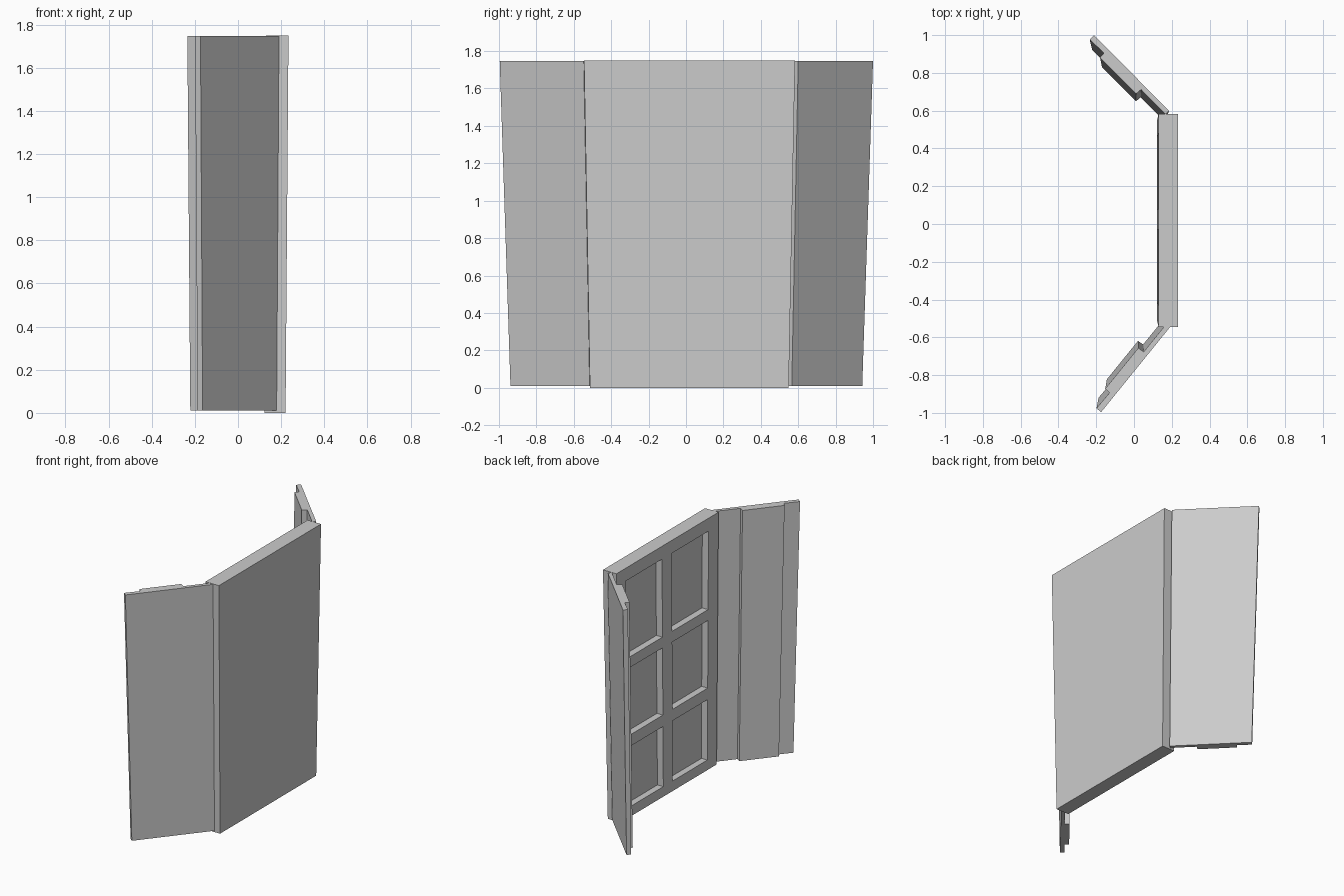
import bpy, bmesh
from mathutils import Vector

if "Cube" in bpy.data.objects:
    bpy.data.objects.remove(bpy.data.objects["Cube"])

HEIGHT = 1.75
BOTTOM_SCALE = 0.942


def taper(x, y, z):
    # the whole screen narrows slightly towards the floor
    s = BOTTOM_SCALE + (1 - BOTTOM_SCALE) * z / HEIGHT
    return (x * s, y * s, z)


def add_prism(bm, outline, z0, z1):
    # extrude a plan outline from z0 to z1
    low = [bm.verts.new(taper(x, y, z0)) for x, y in outline]
    high = [bm.verts.new(taper(x, y, z1)) for x, y in outline]
    bm.faces.new(low)
    bm.faces.new(high)
    n = len(outline)
    for i in range(n):
        j = (i + 1) % n
        bm.faces.new((low[i], low[j], high[j], high[i]))


def rect(x0, x1, y0, y1):
    return [(x0, y0), (x1, y0), (x1, y1), (x0, y1)]


def make_object(name, prisms):
    bm = bmesh.new()
    for p in prisms:
        add_prism(bm, *p)
    bmesh.ops.recalc_face_normals(bm, faces=bm.faces)
    mesh = bpy.data.meshes.new(name)
    bm.to_mesh(mesh)
    bm.free()
    ob = bpy.data.objects.new(name, mesh)
    bpy.context.collection.objects.link(ob)
    return ob


# centre panel with two columns of three recesses
panel = make_object("centre_panel", [(rect(0.13, 0.234, -0.545, 0.583), 0, HEIGHT)])
columns = [(-0.435, -0.03), (0.08, 0.485)]
rows = [(0.07, 0.49), (0.57, 1.04), (1.115, 1.66)]
cutter = make_object("recess_cutter", [(rect(0.05, 0.178, *c), *r)
                                       for c in columns for r in rows])
cutter.hide_render = True
cutter.hide_set(True)
cut = panel.modifiers.new("recesses", 'BOOLEAN')
cut.operation = 'DIFFERENCE'
cut.solver = 'EXACT'
cut.object = cutter

# angled wings: (distance along the wing, depth towards the inside)
PROFILE = [(0, 0), (1, 0), (1, 0.032), (0.815, 0.03), (0.81, 0.061),
           (0.33, 0.061), (0.325, 0.026), (0, 0.026)]


def make_wing(name, hinge, tip):
    a, b = Vector(hinge), Vector(tip)
    along = b - a
    inward = Vector((-along.y, along.x)).normalized()
    if inward.x > 0:
        inward.negate()
    outline = [tuple(a + along * u + inward * d) for u, d in PROFILE]
    make_object(name, [(outline, 0.01, HEIGHT - 0.002)])


make_wing("left_wing", (0.185, 0.6), (-0.212, 1.0))
make_wing("right_wing", (0.19, -0.547), (-0.174, -0.996))
